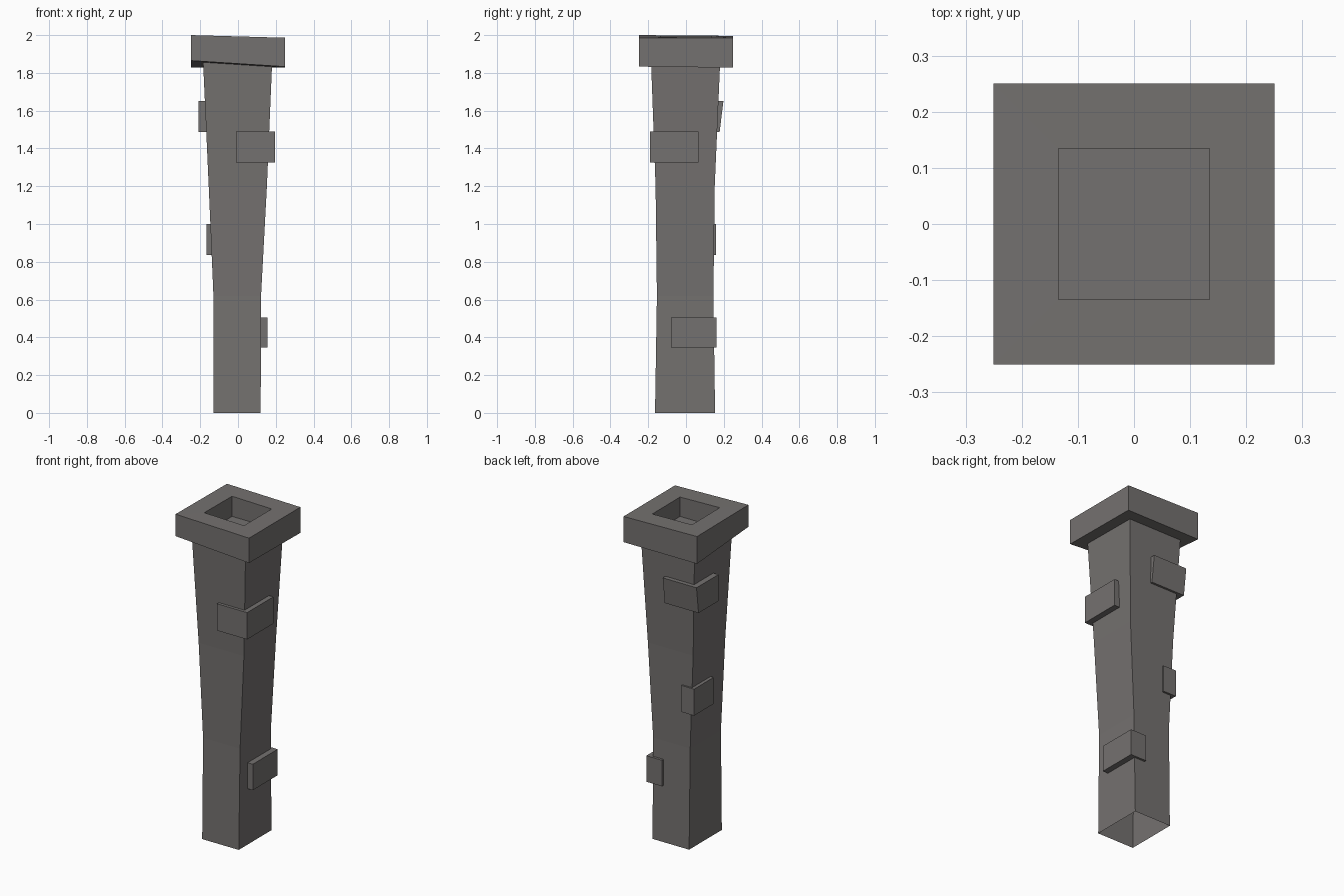
import bpy, bmesh

if "Cube" in bpy.data.objects:
    bpy.data.objects.remove(bpy.data.objects["Cube"])

stone = bpy.data.materials.new("dark_grey_stone")
stone.diffuse_color = (0.175, 0.165, 0.16, 1.0)
stone.use_nodes = True
stone.node_tree.nodes["Principled BSDF"].inputs["Base Color"].default_value = stone.diffuse_color


def ring(x0, x1, y0, y1, z):
    """Four corners, counter-clockwise from front left; z is a number or four numbers."""
    zs = z if isinstance(z, (list, tuple)) else [z] * 4
    return [(x0, y0, zs[0]), (x1, y0, zs[1]), (x1, y1, zs[2]), (x0, y1, zs[3])]


def loft(name, rings, close_start=True, close_end=True):
    """Skin a stack of four-cornered rings into one flat-shaded object."""
    bm = bmesh.new()
    loops = [[bm.verts.new(p) for p in r] for r in rings]
    for a, b in zip(loops, loops[1:]):
        for i in range(4):
            j = (i + 1) % 4
            bm.faces.new((a[i], a[j], b[j], b[i]))
    if close_start:
        bm.faces.new(loops[0][::-1])
    if close_end:
        bm.faces.new(loops[-1])
    mesh = bpy.data.meshes.new(name)
    bm.to_mesh(mesh)
    bm.free()
    mesh.materials.append(stone)
    obj = bpy.data.objects.new(name, mesh)
    bpy.context.collection.objects.link(obj)
    return obj


# Shaft: open underneath, flaring towards the top
loft("shaft", [
    ring(-0.129, 0.120, -0.164, 0.154, 0.0),
    ring(-0.130, 0.122, -0.154, 0.145, 0.62),
    ring(-0.155, 0.153, -0.161, 0.152, 1.2),
    ring(-0.185, 0.181, -0.185, 0.181, 1.862),
], close_start=False, close_end=False)

# Cap: slightly crooked slab with a square flue sunk into its top
loft("cap", [
    ring(-0.25, 0.25, -0.25, 0.25, (1.865, 1.833, 1.828, 1.828)),
    ring(-0.25, 0.25, -0.25, 0.25, (2.0, 1.986, 1.986, 1.996)),
    ring(-0.135, 0.135, -0.135, 0.135, (1.996, 1.989, 1.988, 1.994)),
    ring(-0.135, 0.135, -0.135, 0.135, 1.87),
])

# Raised bricks wrapped round the corners: x0, x1, y0, y1, z0, z1, back lean
bricks = {
    "brick_front_right": (-0.01, 0.195, -0.19, 0.065, 1.325, 1.49, 0.0),
    "brick_low_back_right": (0.05, 0.157, -0.08, 0.162, 0.345, 0.505, 0.0),
    "brick_mid_back_left": (-0.167, -0.08, -0.03, 0.160, 0.837, 1.0, 0.0),
    "brick_high_back_left": (-0.21, 0.02, -0.015, 0.178, 1.487, 1.65, 0.02),
}
for name, (x0, x1, y0, y1, z0, z1, lean) in bricks.items():
    loft(name, [ring(x0, x1, y0, y1, z0), ring(x0, x1, y0, y1 + lean, z1)])
